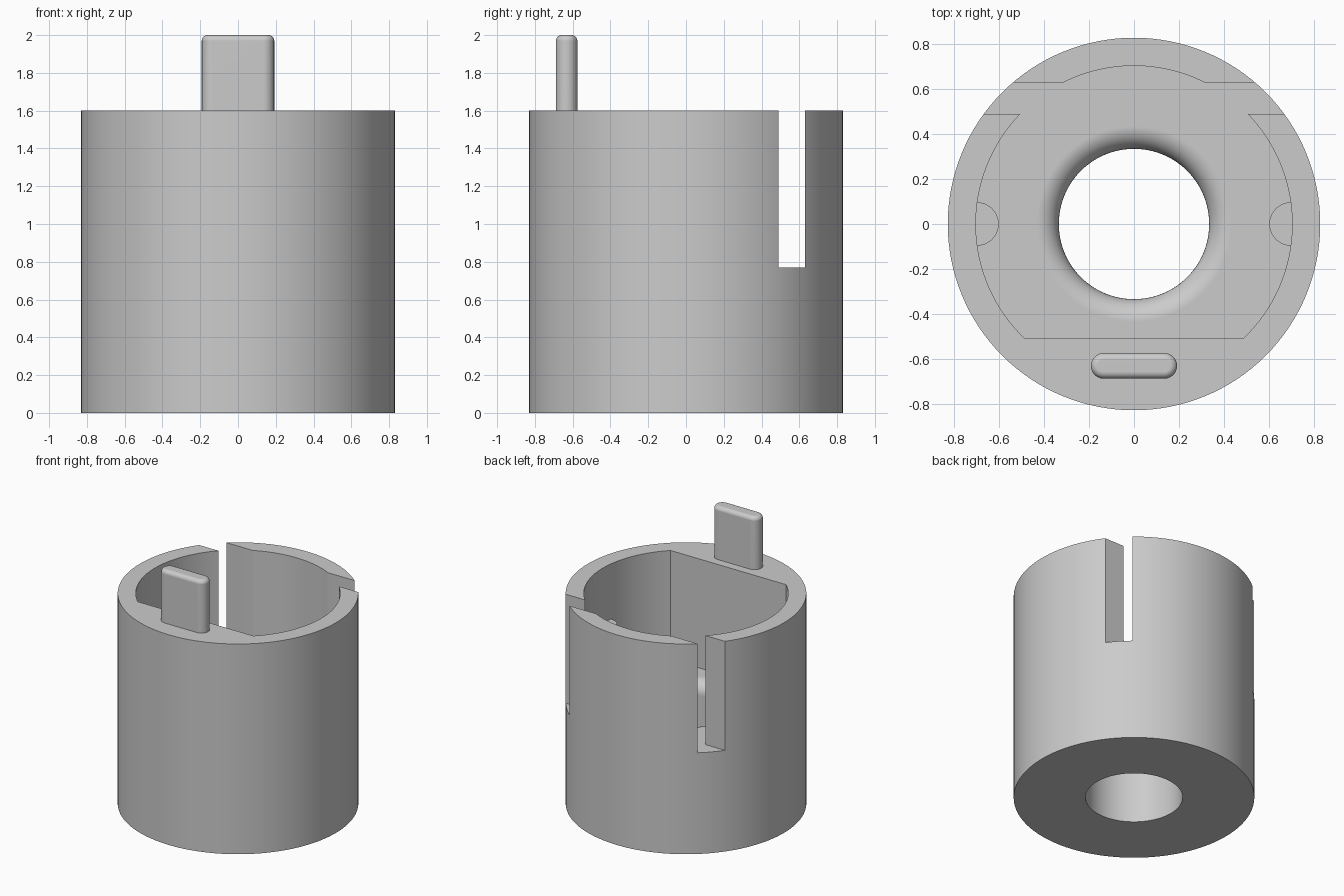
import bpy
import bmesh
from math import sin, cos, pi, asin, radians

cube = bpy.data.objects.get("Cube")
if cube:
    bpy.data.objects.remove(cube, do_unlink=True)

OUTER, BORE, HOLE, FILLET = 0.83, 0.705, 0.335, 0.1
HEIGHT, FLOOR, FLAT_Y = 1.6, 0.77, -0.51

grey = bpy.data.materials.new("plain_grey")
grey.use_nodes = True
grey.diffuse_color = (0.6, 0.6, 0.6, 1)
grey.node_tree.nodes["Principled BSDF"].inputs["Base Color"].default_value = (0.6, 0.6, 0.6, 1)


def arc(cx, cy, r, start, end, steps):
    angles = [start + (end - start) * i / steps for i in range(steps + 1)]
    return [(cx + r * cos(a), cy + r * sin(a)) for a in angles]


def finish(name, bm):
    bmesh.ops.recalc_face_normals(bm, faces=bm.faces)
    mesh = bpy.data.meshes.new(name)
    bm.to_mesh(mesh)
    bm.free()
    mesh.materials.append(grey)
    obj = bpy.data.objects.new(name, mesh)
    bpy.context.collection.objects.link(obj)
    return obj


def prism(name, outline, low, high):
    bm = bmesh.new()
    face = bm.faces.new([bm.verts.new((x, y, low)) for x, y in outline])
    top = bmesh.ops.extrude_face_region(bm, geom=[face])["geom"]
    bmesh.ops.translate(bm, vec=(0, 0, high - low),
                        verts=[v for v in top if isinstance(v, bmesh.types.BMVert)])
    return finish(name, bm)


def lathe(name, profile, steps=96):
    bm = bmesh.new()
    rings = [[bm.verts.new((r * cos(2 * pi * i / steps), r * sin(2 * pi * i / steps), z))
              for i in range(steps)] for r, z in profile]
    for a, b in zip(rings, rings[1:]):
        for i in range(steps):
            j = (i + 1) % steps
            bm.faces.new((a[i], a[j], b[j], b[i]))
    bm.faces.new(rings[0])
    bm.faces.new(rings[-1])
    return finish(name, bm)


def activate(obj):
    bpy.ops.object.select_all(action="DESELECT")
    obj.select_set(True)
    bpy.context.view_layer.objects.active = obj


def cut(obj, cutter):
    cutter.hide_render = True
    mod = obj.modifiers.new("cut", "BOOLEAN")
    mod.operation, mod.solver, mod.object = "DIFFERENCE", "EXACT", cutter
    activate(obj)
    bpy.ops.object.modifier_apply(modifier=mod.name)
    bpy.data.objects.remove(cutter, do_unlink=True)


def smooth(obj):
    activate(obj)
    bpy.ops.object.shade_smooth_by_angle(angle=radians(30))
    mod = obj.modifiers.new("even_normals", "WEIGHTED_NORMAL")
    mod.keep_sharp = True


# Cylindrical housing
housing = prism("housing", arc(0, 0, OUTER, 0, 2 * pi, 128)[:-1], 0, HEIGHT)

# Round cavity with one flat wall
a = asin(FLAT_Y / BORE)
cut(housing, prism("cavity_cutter", arc(0, 0, BORE, a, pi - a, 96), FLOOR, HEIGHT + 0.2))

# Slot across both side walls
slot = [(-1, 0.49), (1, 0.49), (1, 0.63), (-1, 0.63)]
cut(housing, prism("slot_cutter", slot, FLOOR, HEIGHT + 0.2))

# Central hole with a rounded upper lip
lip = arc(HOLE + FILLET, FLOOR - FILLET, FILLET, pi, pi / 2, 10)
cut(housing, lathe("hole_cutter", [(HOLE, -0.1)] + lip + [(HOLE + FILLET, FLOOR + 0.1)]))
smooth(housing)

# Half-round posts on the cavity side walls
for side, name in ((1, "left_post"), (-1, "right_post")):
    post = prism(name, arc(side * 0.7, 0, 0.097, 0, 2 * pi, 32)[:-1], FLOOR - 0.02, 1.18)
    smooth(post)

# Rounded key standing on the thick front wall
outline = arc(0.135, -0.632, 0.057, -pi / 2, pi / 2, 14) + arc(-0.135, -0.632, 0.057, pi / 2, 3 * pi / 2, 14)
key = prism("front_key", outline, HEIGHT - 0.05, 2.0)
bevel = key.modifiers.new("rounded_top", "BEVEL")
bevel.width, bevel.segments = 0.03, 5
bevel.limit_method, bevel.angle_limit = "ANGLE", radians(60)
activate(key)
bpy.ops.object.modifier_apply(modifier=bevel.name)
smooth(key)
